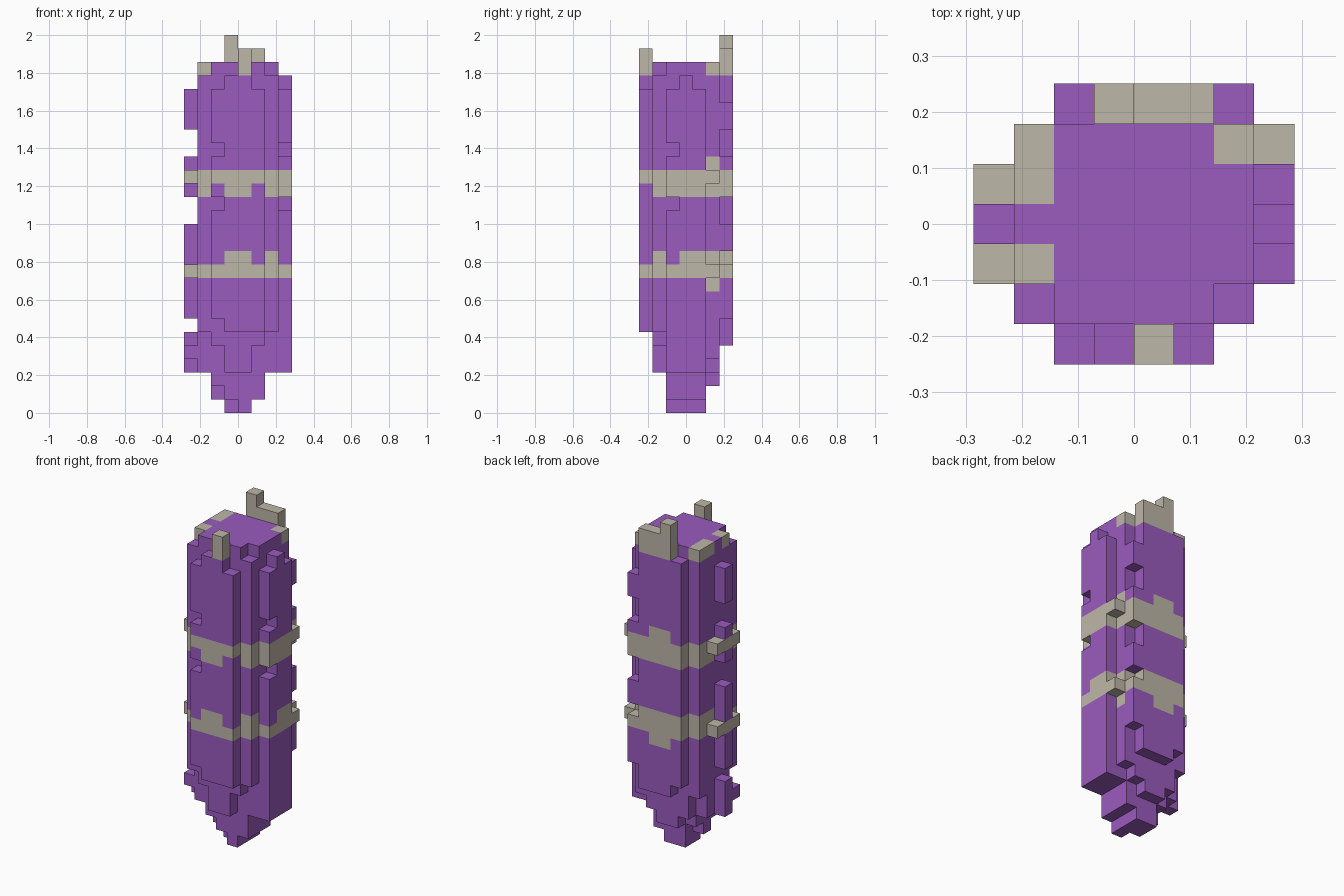
import bpy
import bmesh
from mathutils import Vector

default = bpy.data.objects.get("Cube")
if default:
    bpy.data.objects.remove(default, do_unlink=True)

UNIT = 2 / 28                      # edge of one block
ORIGIN = Vector((-4, -3.5, 0))     # grid corner, in blocks


def material(name, colour):
    mat = bpy.data.materials.new(name)
    mat.use_nodes = True
    mat.diffuse_color = (*colour, 1)
    bsdf = mat.node_tree.nodes["Principled BSDF"]
    bsdf.inputs["Base Color"].default_value = (*colour, 1)
    bsdf.inputs["Roughness"].default_value = 0.8
    return mat


purple = material("purple", (0.328, 0.105, 0.515))
beige = material("beige", (0.515, 0.474, 0.392))


def block(columns, rows, low, high):
    """Cells of a box; columns and rows are inclusive pairs, high is the top."""
    return {(i, j, k)
            for i in range(columns[0], columns[1] + 1)
            for j in range(rows[0], rows[1] + 1)
            for k in range(low, high)}


def post(i, j, low, high):
    return block((i, i), (j, j), low, high)


# Core with a stepped, pointed foot
core = block((2, 5), (1, 5), 6, 26)
core |= block((3, 4), (1, 1), 3, 6) | block((2, 5), (1, 1), 5, 6)
core |= block((2, 5), (2, 4), 2, 6) | block((5, 5), (2, 4), 1, 2)
core |= block((3, 4), (2, 4), 1, 2) | post(2, 3, 1, 2)
core |= block((4, 4), (2, 4), 0, 1) | block((3, 3), (3, 4), 0, 1)
core |= block((2, 5), (5, 5), 3, 6) | block((3, 4), (5, 5), 2, 3)

# Side layers and their corners
for i in (1, 6):
    core |= block((i, i), (2, 4), 3, 26) | post(i, 1, 6, 25)
core |= post(1, 5, 5, 26) | post(6, 5, 4, 26)

# Front and back panels with stepped ends
front_panel = block((3, 5), (0, 0), 6, 24) | block((3, 4), (0, 0), 24, 25)
front_panel |= post(2, 0, 7, 24)
back_panel = block((3, 5), (6, 6), 5, 25) | post(2, 6, 6, 25)

# Left side panel; both it and the front panel are notched twice
left_panel = block((7, 7), (2, 4), 3, 24) | post(7, 3, 24, 25)
for k in (15, 19):
    front_panel.discard((2, 0, k))
    left_panel.discard((7, 2, k))

# Broken ribs on the right side and the back corner
right_rib = post(0, 4 - 1, 21, 24) | post(0, 3, 16, 19)
right_rib |= post(0, 3, 7, 14) | post(0, 3, 3, 6) | post(0, 2, 4, 5)
corner_rib = post(6, 6, 21, 23) | post(6, 6, 16, 19)
corner_rib |= post(6, 6, 12, 14) | post(6, 6, 7, 11)

# Small ledges that carry the bands outward
ledges = set()
for k in (10, 17):
    ledges |= {(0, 2, k), (0, 4, k), (7, 5, k)}

# Crown spikes and beige rim pieces
crown = post(4, 0, 25, 27) | post(3, 6, 25, 28)
crown |= block((4, 5), (6, 6), 25, 27)
rim = {(1, 2, 25), (1, 4, 25), (1, 5, 25), (6, 5, 25)}

solid = core | front_panel | back_panel | left_panel | right_rib
solid |= corner_rib | ledges | crown


def in_upper_band(i, j, k):
    if k == 17:
        return True
    if k == 16:
        return i != 0 and not (j == 0 and i in (2, 5))
    return k == 18 and ((j == 6 and i in (3, 4)) or (i, j) == (6, 5))


def in_lower_band(i, j, k):
    if k == 10:
        return True
    if k == 11:
        if i == 0 or (i, j) == (1, 1):
            return False
        if j == 0:
            return i in (3, 4)
        return (i, j) != (7, 2)
    return k == 9 and ((j == 6 and i in (3, 4)) or (i, j) == (6, 5))


upper_band = {c for c in solid if in_upper_band(*c)}
lower_band = {c for c in solid if in_lower_band(*c)}
trim = upper_band | lower_band | crown | rim


def build(name, cells, mat):
    """Mesh only the exposed sides of the cells, joined into flat regions."""
    bm = bmesh.new()
    for cell in sorted(cells):
        for axis in range(3):
            for sign in (-1, 1):
                step = [0, 0, 0]
                step[axis] = sign
                if tuple(a + b for a, b in zip(cell, step)) in solid:
                    continue
                normal = Vector(step) / 2
                u, v = Vector(), Vector()
                u[(axis + 1) % 3] = sign / 2
                v[(axis + 2) % 3] = 1 / 2
                middle = Vector(cell) + Vector((0.5, 0.5, 0.5)) + ORIGIN + normal
                bm.faces.new([bm.verts.new((middle + p) * UNIT)
                              for p in (-u - v, u - v, u + v, v - u)])
    bmesh.ops.remove_doubles(bm, verts=bm.verts[:], dist=UNIT / 100)
    bmesh.ops.dissolve_limit(bm, angle_limit=0.01, verts=bm.verts[:],
                             edges=bm.edges[:])
    mesh = bpy.data.meshes.new(name)
    bm.to_mesh(mesh)
    bm.free()
    mesh.materials.append(mat)
    obj = bpy.data.objects.new(name, mesh)
    bpy.context.collection.objects.link(obj)


parts = {"core": core, "front_panel": front_panel, "back_panel": back_panel,
         "left_panel": left_panel, "right_rib": right_rib,
         "corner_rib": corner_rib}
for name, cells in parts.items():
    build(name, cells - trim, purple)
for name, cells in {"upper_band": upper_band, "lower_band": lower_band,
                    "crown_spikes": crown, "rim_pieces": rim}.items():
    build(name, cells, beige)
